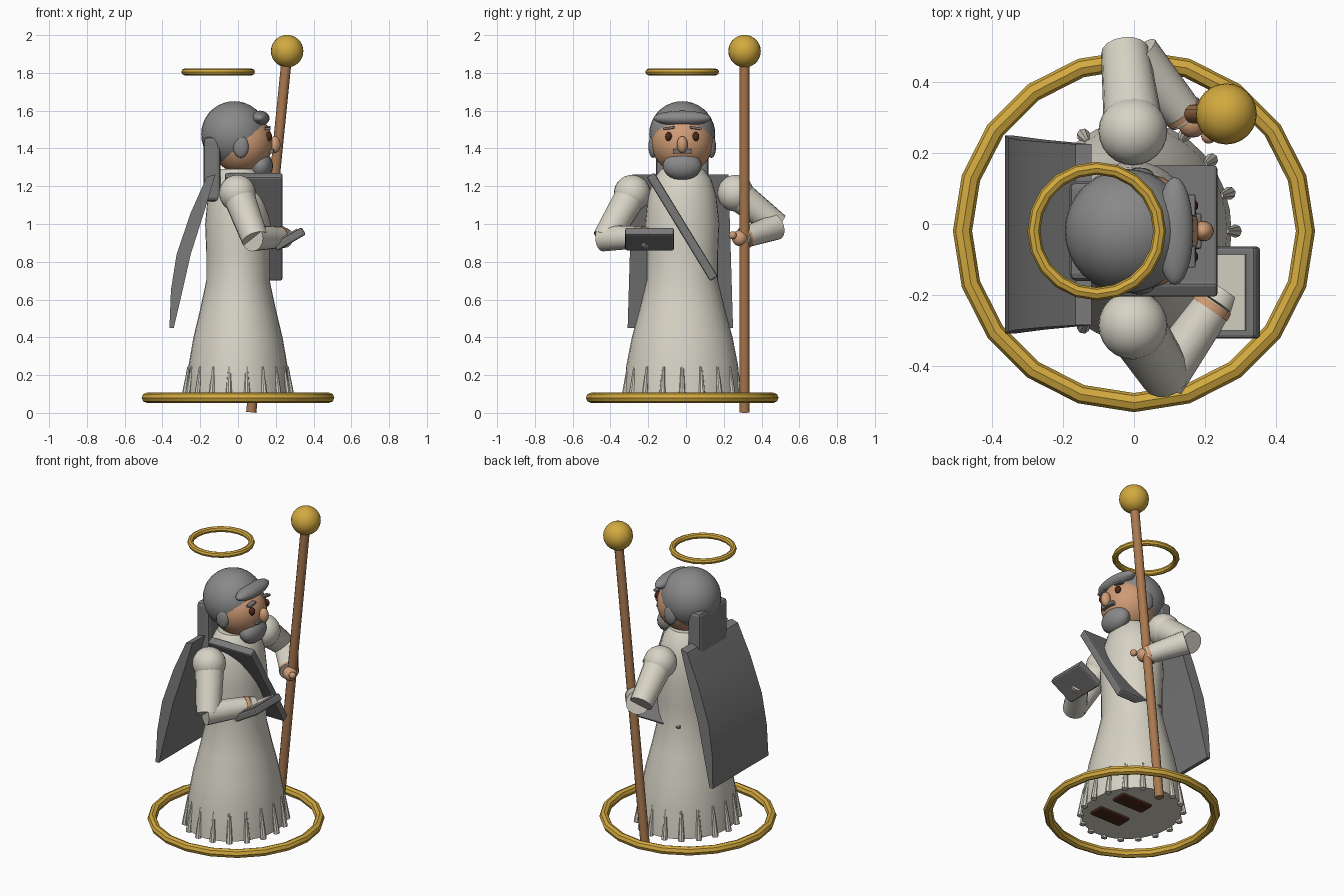
import bpy, bmesh
from math import cos, sin, pi, radians
from mathutils import Vector

cube = bpy.data.objects.get("Cube")
if cube:
    bpy.data.objects.remove(cube, do_unlink=True)


def material(name, r, g, b):
    m = bpy.data.materials.new(name)
    m.use_nodes = True
    m.diffuse_color = (r, g, b, 1)
    bsdf = next(n for n in m.node_tree.nodes if n.type == 'BSDF_PRINCIPLED')
    bsdf.inputs["Base Color"].default_value = (r, g, b, 1)
    return m


CREAM = material("cream cloth", .68, .65, .56)
HAIR = material("grey hair", .25, .25, .25)
GREY = material("dark grey cloth", .19, .19, .19)
GOLD = material("gold", .65, .40, .05)
WOOD = material("wood", .40, .19, .08)
SKIN = material("skin", .62, .33, .18)
BROWN = material("dark brown", .07, .02, .01)
MID = -.02  # centre line of the figure in y


def finish(name, mat, smooth=True):
    o = bpy.context.object
    o.name = name
    o.data.materials.append(mat)
    if smooth:
        bpy.ops.object.shade_smooth_by_angle(angle=radians(35))
    return o


def ball(name, mat, loc, size, seg=24):
    bpy.ops.mesh.primitive_uv_sphere_add(segments=seg, ring_count=seg // 2 + 2, radius=1, location=loc)
    bpy.context.object.scale = size if isinstance(size, tuple) else (size,) * 3
    return finish(name, mat)


def rod(name, mat, a, b, r1, r2, sides=16):
    a, b = Vector(a), Vector(b)
    d = b - a
    bpy.ops.mesh.primitive_cone_add(vertices=sides, radius1=r1, radius2=r2, depth=d.length, location=(a + b) / 2)
    bpy.context.object.rotation_euler = d.to_track_quat('Z', 'Y').to_euler()
    return finish(name, mat)


def box(name, mat, loc, size, rot=(0, 0, 0), bevel=.012):
    bpy.ops.mesh.primitive_cube_add(size=1, location=loc)
    o = bpy.context.object
    o.scale = size
    bpy.ops.object.transform_apply(location=False, rotation=False, scale=True)
    o.rotation_euler = [radians(a) for a in rot]
    if bevel:
        m = o.modifiers.new("edge", 'BEVEL')
        m.width, m.segments = bevel, 2
    return finish(name, mat, False)


def ring(name, loc, major, minor):
    bpy.ops.mesh.primitive_torus_add(location=loc, major_radius=major, minor_radius=minor,
                                     major_segments=20, minor_segments=8)
    return finish(name, GOLD)


def from_bmesh(name, bm, mat):
    bmesh.ops.recalc_face_normals(bm, faces=bm.faces)
    me = bpy.data.meshes.new(name)
    bm.to_mesh(me)
    bm.free()
    o = bpy.data.objects.new(name, me)
    bpy.context.collection.objects.link(o)
    bpy.ops.object.select_all(action='DESELECT')
    o.select_set(True)
    bpy.context.view_layer.objects.active = o
    return finish(name, mat)


# robe: lathed profile, wider from side to side
profile = [(.07, .275), (.25, .262), (.4, .236), (.55, .2), (.7, .168), (.85, .168),
           (1.0, .174), (1.15, .16), (1.24, .135), (1.29, .1)]
bm = bmesh.new()
loops = []
for z, r in profile:
    loops.append([bm.verts.new((r * cos(i * pi / 16), MID + 1.13 * r * sin(i * pi / 16), z)) for i in range(32)])
for lo, hi in zip(loops, loops[1:]):
    for i in range(32):
        j = (i + 1) % 32
        bm.faces.new((lo[i], lo[j], hi[j], hi[i]))
bm.faces.new(loops[0])
bm.faces.new(loops[-1])
from_bmesh("robe", bm, CREAM)

# hem folds
for i in range(18):
    c, s = cos(i * pi / 9), sin(i * pi / 9)
    rod("hem_fold", CREAM, (.285 * c, MID + .312 * s, .06), (.26 * c, MID + .29 * s, .245), .019, .008, 8)

# shoes
for side in (-1, 1):
    box("shoe", BROWN, (.08, MID + side * .1, .085), (.22, .1, .06))

# gold rings and staff
ring("base_ring", (0, MID, .08), .483, .027)
ring("halo", (-.105, MID, 1.805), .177, .018)
rod("staff", WOOD, (.07, .31, .003), (.26, .31, 1.9), .027, .027, 12)
ball("staff_orb", GOLD, (.26, .31, 1.915), .086)

# head
ball("face", SKIN, (.02, MID, 1.43), .163, 32)
ball("hair", HAIR, (-.02, MID, 1.475), .175, 32)
ball("fringe", HAIR, (.115, MID, 1.56), (.052, .152, .04))
ball("beard", HAIR, (.12, MID, 1.307), (.065, .103, .075))
ball("nose", SKIN, (.195, MID, 1.42), (.03, .029, .045), 16)
box("moustache", GREY, (.17, MID, 1.385), (.04, .1, .025), bevel=.006)
for side in (-1, 1):
    ball("sideburn", HAIR, (.015, MID + side * .155, 1.41), (.042, .024, .06), 16)
    ball("eye", BROWN, (.163, MID + side * .072, 1.463), (.018, .018, .024), 16)
    box("eyebrow", GREY, (.158, MID + side * .072, 1.508), (.03, .062, .014), (side * -8, 0, 0), .004)

# hood and cape
box("hood", GREY, (-.137, MID, 1.29), (.09, .28, .34), bevel=.02)
outer = [(-.165, 1.25), (-.25, 1.06), (-.325, .84), (-.355, .65), (-.363, .45)]
inner = [(-.34, .45), (-.3, .62), (-.25, .84), (-.18, 1.06), (-.12, 1.262)]
bm = bmesh.new()
sides = []
for sign in (-1, 1):
    sides.append([bm.verts.new((x, -.03 + sign * (.255 + .03 * (1.25 - z)), z)) for x, z in outer + inner])
n = len(sides[0])
for i in range(n):
    j = (i + 1) % n
    bm.faces.new((sides[0][i], sides[0][j], sides[1][j], sides[1][i]))
for side in sides:
    for k in range(len(outer) - 1):
        bm.faces.new((side[k], side[k + 1], side[n - 2 - k], side[n - 1 - k]))
from_bmesh("cape", bm, GREY)

# sash across the chest
box("sash", GREY, (.083, MID, .985), (.305, .048, .645), (31.4, 0, 0), .01)

# tablet with a pale page
box("tablet", GREY, (.272, -.193, .92), (.176, .258, .045), (0, -30, 0), .01)
box("page", CREAM, (.26, -.193, .9415), (.125, .215, .008), (0, -30, 0), 0)

# arm holding the tablet
ball("right_shoulder", CREAM, (-.003, -.285, 1.163), .097)
rod("right_upper_arm", CREAM, (0, -.285, 1.16), (.09, -.425, .92), .085, .072)
rod("right_forearm", CREAM, (.075, -.44, .925), (.23, -.22, .93), .07, .056)
rod("right_wrist", SKIN, (.215, -.242, .93), (.228, -.223, .93), .06, .059)
rod("right_hand", CREAM, (.228, -.223, .93), (.25, -.19, .925), .056, .052)

# arm holding the staff
ball("left_shoulder", CREAM, (-.003, .262, 1.163), .097)
rod("left_upper_arm", CREAM, (0, .26, 1.165), (-.025, .485, .99), .085, .068)
rod("left_forearm", CREAM, (.005, .475, .985), (.15, .3, .925), .07, .054)
rod("left_wrist", SKIN, (.135, .318, .93), (.145, .306, .926), .059, .058)
ball("left_hand", SKIN, (.165, .285, .925), .042, 16)
ball("left_thumb", SKIN, (.21, .247, .94), .021, 12)
